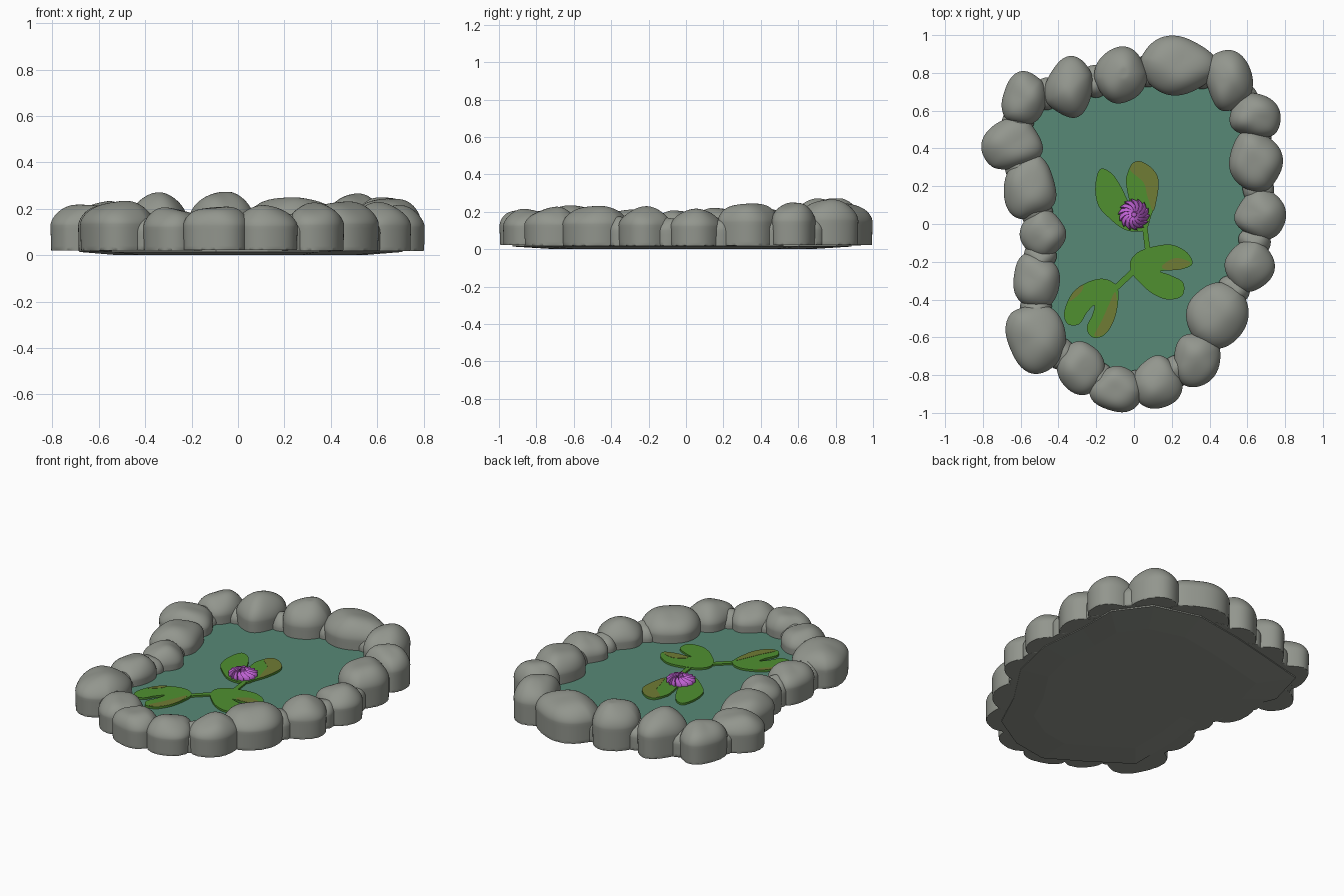
import bpy, bmesh, math, random
from mathutils import Vector

if "Cube" in bpy.data.objects:
    bpy.data.objects.remove(bpy.data.objects["Cube"])

random.seed(7)
WATER_Z = 0.085


def material(name, r, g, b):
    m = bpy.data.materials.new(name)
    m.diffuse_color = (r, g, b, 1)
    m.use_nodes = True
    m.node_tree.nodes["Principled BSDF"].inputs["Base Color"].default_value = m.diffuse_color
    return m


STONE = material("stone_grey", 0.29, 0.305, 0.27)
WATER = material("pond_teal", 0.095, 0.25, 0.18)
GREEN = material("lily_green", 0.08, 0.28, 0.03)
OLIVE = material("lily_olive", 0.16, 0.20, 0.035)
PURPLE = material("flower_purple", 0.52, 0.12, 0.65)


def finish(bm, name, mat, smooth=False):
    bmesh.ops.recalc_face_normals(bm, faces=bm.faces)
    me = bpy.data.meshes.new(name)
    bm.to_mesh(me)
    bm.free()
    me.materials.append(mat)
    ob = bpy.data.objects.new(name, me)
    bpy.context.collection.objects.link(ob)
    if smooth:
        bpy.ops.object.select_all(action='DESELECT')
        ob.select_set(True)
        bpy.context.view_layer.objects.active = ob
        bpy.ops.object.shade_smooth_by_angle(angle=math.radians(50))
    return ob


def rounded(pts, n=5):
    # closed smooth outline through the points
    out, k = [], len(pts)
    for i in range(k):
        a, b, c, d = (Vector(pts[(i + j) % k]) for j in (-1, 0, 1, 2))
        for s in range(n):
            t = s / n
            out.append(0.5 * (2 * b + (c - a) * t + (2 * a - 5 * b + 4 * c - d) * t * t
                              + (3 * b - a - 3 * c + d) * t ** 3))
    return out


def plate(name, pts, z0, z1, mat):
    bm = bmesh.new()
    f = bm.faces.new([bm.verts.new((p[0], p[1], z0)) for p in pts])
    ext = bmesh.ops.extrude_face_region(bm, geom=[f])
    for v in ext["geom"]:
        if isinstance(v, bmesh.types.BMVert):
            v.co.z = z1
    bmesh.ops.triangulate(bm, faces=[f for f in bm.faces if len(f.verts) > 4])
    return finish(bm, name, mat)


# Ring of stones: x, y, half width x, half width y, top height
ROCKS = [
    (0.23, 0.835, 0.19, 0.155, 0.25), (0.50, 0.76, 0.12, 0.16, 0.262), (0.64, 0.57, 0.135, 0.115, 0.25),
    (0.64, 0.33, 0.14, 0.155, 0.25), (0.67, 0.05, 0.135, 0.125, 0.21), (0.61, -0.22, 0.13, 0.13, 0.22),
    (0.44, -0.48, 0.16, 0.17, 0.23), (0.33, -0.715, 0.12, 0.145, 0.22), (0.12, -0.84, 0.125, 0.14, 0.21),
    (-0.09, -0.875, 0.13, 0.122, 0.215), (-0.28, -0.76, 0.12, 0.14, 0.205), (-0.515, -0.60, 0.155, 0.18, 0.23),
    (-0.515, -0.30, 0.125, 0.14, 0.21), (-0.48, -0.05, 0.12, 0.12, 0.205), (-0.55, 0.19, 0.14, 0.16, 0.22),
    (-0.645, 0.42, 0.16, 0.13, 0.22), (-0.58, 0.66, 0.115, 0.14, 0.23), (-0.34, 0.72, 0.12, 0.16, 0.262),
    (-0.07, 0.785, 0.13, 0.15, 0.27)]


def rock(name, cx, cy, rx, ry, top, level=5):
    bm = bmesh.new()
    bmesh.ops.create_icosphere(bm, subdivisions=level, radius=1)
    inward = Vector((-cx, -cy)).normalized()
    ph = [random.uniform(0, 6.28) for _ in range(4)]
    z0 = 0.012 + 0.013 * min(1, cx * cx + cy * cy)
    mid = z0 + 0.54 * (top - z0)
    for v in bm.verts:
        x, y, z = v.co
        r = math.hypot(x, y)
        a = math.atan2(y, x)
        ux, uy = math.cos(a), math.sin(a)
        if z >= 0:                       # domed top
            rr = r
            zz = mid + (top - mid) * (1 - min(1, r) ** 2.2) ** 0.58
            zz += 0.01 * math.sin(3 * x + ph[2]) * math.sin(3 * y + ph[3]) * z
        else:                            # upright side and flat underside
            t = min(1, -z / 0.5)
            rr = 1 - 0.02 * t if t < 1 else r / 0.866 * 0.98
            zz = mid + (z0 - mid) * t
        rr *= 1 + 0.03 * math.sin(3 * a + ph[0]) + 0.025 * math.sin(4 * a + ph[1])
        p = Vector((ux * rr, uy * rr))
        # narrow each stone towards the pond, widen it along the ring
        along = p.dot(inward)
        side = p - inward * along
        p = inward * along + side * (1.09 - 0.2 * max(0, along))
        v.co = (cx + p.x * rx, cy + p.y * ry, min(zz, 0.272))
    finish(bm, name, STONE, True)


for i, r in enumerate(ROCKS):
    rock(f"rim_stone_{i + 1}", *r)
    # low saddle joining this stone to the next
    n = ROCKS[(i + 1) % len(ROCKS)]
    rock(f"rim_saddle_{i + 1}", (r[0] + n[0]) / 2, (r[1] + n[1]) / 2, 0.085, 0.085, 0.17, 4)

# Bed under the pond: flat middle, rising slightly to the rim
centres = [Vector((r[0], r[1])) for r in ROCKS]
bm = bmesh.new()
rings = [[bm.verts.new((c.x * s, c.y * s, z)) for c in centres]
         for s, z in ((0.8, 0.0), (1.06, 0.014), (1.06, 0.07))]
for lo, hi in zip(rings, rings[1:]):
    for i in range(len(lo)):
        j = (i + 1) % len(lo)
        bm.faces.new((lo[i], lo[j], hi[j], hi[i]))
caps = [bm.faces.new(rings[0]), bm.faces.new(rings[-1])]
bmesh.ops.triangulate(bm, faces=caps)
finish(bm, "pond_bed", STONE)

# Water surface
plate("water", centres, 0.07, WATER_Z, WATER)

# Lily pads with olive patches
PADS = {
    "lily_pad_back": [
        (0.03, -0.04), (-0.05, -0.03), (-0.13, 0.03), (-0.19, 0.10), (-0.205, 0.2), (-0.18, 0.29),
        (-0.12, 0.27), (-0.07, 0.20), (-0.025, 0.11), (-0.04, 0.20), (-0.04, 0.25), (-0.01, 0.32),
        (0.04, 0.33), (0.10, 0.29), (0.13, 0.23), (0.12, 0.13), (0.09, 0.04), (0.07, -0.02)],
    "lily_pad_middle": [
        (-0.02, -0.20), (0.02, -0.15), (0.10, -0.12), (0.20, -0.11), (0.28, -0.15), (0.31, -0.21),
        (0.25, -0.24), (0.14, -0.25), (0.19, -0.27), (0.26, -0.31), (0.255, -0.38),
        (0.18, -0.40), (0.10, -0.37), (0.03, -0.31), (-0.01, -0.26)],
    "lily_pad_front": [
        (-0.09, -0.33), (-0.16, -0.29), (-0.25, -0.31), (-0.33, -0.37), (-0.37, -0.47), (-0.35, -0.53),
        (-0.29, -0.53), (-0.25, -0.47), (-0.21, -0.43), (-0.22, -0.48), (-0.25, -0.55), (-0.22, -0.60),
        (-0.16, -0.59), (-0.11, -0.52), (-0.085, -0.42)]}
for name, pts in PADS.items():
    plate(name, rounded(pts), WATER_Z - 0.005, 0.097, GREEN)

PATCHES = [
    [(-0.02, 0.285), (0.0, 0.325), (0.04, 0.33), (0.10, 0.29), (0.13, 0.23), (0.12, 0.13), (0.10, 0.07),
     (0.07, 0.15), (0.05, 0.22)],
    [(0.15, -0.22), (0.22, -0.18), (0.30, -0.205), (0.25, -0.238), (0.17, -0.242)],
    [(-0.32, -0.36), (-0.27, -0.32), (-0.28, -0.36), (-0.34, -0.41)],
    [(-0.16, -0.585), (-0.11, -0.52), (-0.09, -0.43), (-0.1, -0.36), (-0.13, -0.42), (-0.17, -0.51),
     (-0.21, -0.59)]]
for i, pts in enumerate(PATCHES):
    plate(f"lily_patch_{i + 1}", rounded(pts), 0.096, 0.0985, OLIVE)


def stem(name, a, b, w):
    a, b = Vector(a), Vector(b)
    n = (b - a).normalized().orthogonal() * w
    plate(name, [a + n, a - n, b - n, b + n], WATER_Z - 0.005, 0.095, GREEN)


stem("stem_back", (0.055, 0.0), (0.075, -0.16), 0.014)
stem("stem_front", (0.03, -0.22), (-0.12, -0.36), 0.016)

# Flower: low dome of swirled, overlapping petals with a small button on top
bm = bmesh.new()
PETALS, SUB = 14, 4
prev = None
rows = [(0.0835, 0.094), (0.085, 0.106), (0.07, 0.114), (0.05, 0.121), (0.03, 0.126), (0.014, 0.128),
        (0.012, 0.135)]
for k, (r, z) in enumerate(rows):
    ring = []
    for i in range(PETALS * SUB):
        saw = (i % SUB) / (SUB - 1)              # each petal climbs over the next one
        edge = 1 - 0.14 * (1 - saw) if k < 3 else 1
        lift = 0.01 * saw if 0 < k < 5 else 0
        step = (i // SUB + 0.96 * saw) / PETALS
        a = 2 * math.pi * step - (0.085 - r) * 9
        ring.append(bm.verts.new((r * edge * math.cos(a), 0.05 + r * edge * math.sin(a), z + lift)))
    if prev:
        for i in range(len(ring)):
            j = (i + 1) % len(ring)
            bm.faces.new((prev[i], prev[j], ring[j], ring[i]))
    else:
        bm.faces.new(ring)
    prev = ring
bm.faces.new(prev)
finish(bm, "lily_flower", PURPLE, True)
